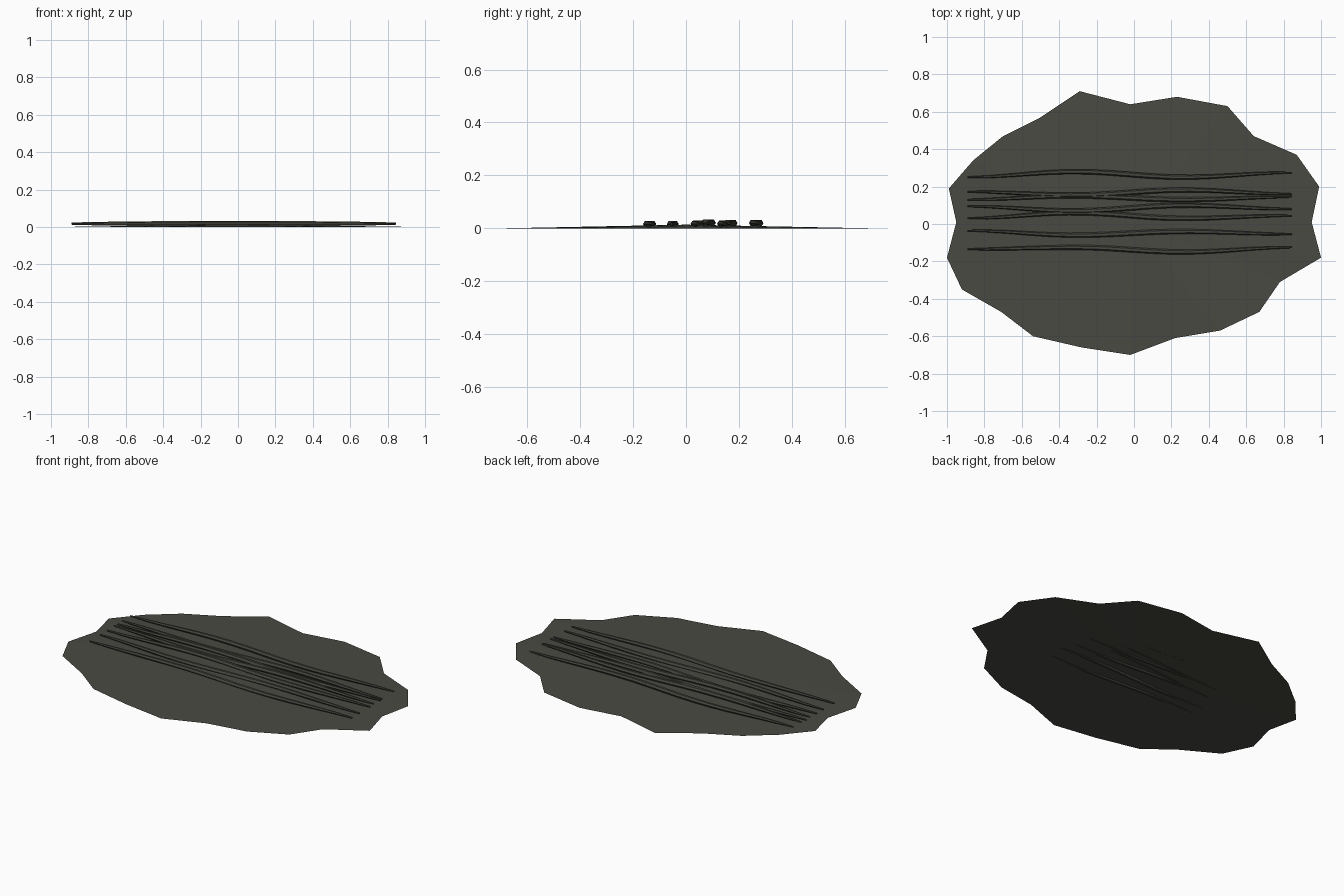
import bpy
import bmesh
import math
from mathutils import Vector

cube = bpy.data.objects.get("Cube")
if cube:
    bpy.data.objects.remove(cube, do_unlink=True)


def make_material(name, rgb):
    mat = bpy.data.materials.new(name)
    mat.use_nodes = True
    colour = (*rgb, 1.0)
    mat.diffuse_color = colour
    mat.node_tree.nodes["Principled BSDF"].inputs["Base Color"].default_value = colour
    return mat


def finish(name, bm, mat):
    mesh = bpy.data.meshes.new(name)
    bm.to_mesh(mesh)
    bm.free()
    mesh.materials.append(mat)
    obj = bpy.data.objects.new(name, mesh)
    bpy.context.collection.objects.link(obj)
    return obj


patch_mat = make_material("dark olive grey", (0.065, 0.068, 0.054))
strand_mat = make_material("deep olive grey", (0.060, 0.063, 0.050))

# Ragged ground patch: a very shallow cone with an uneven rim
rim = [(-0.29, 0.71), (-0.02, 0.64), (0.23, 0.68), (0.50, 0.63), (0.64, 0.47), (0.87, 0.37),
       (0.99, 0.20), (0.95, 0.01), (1.0, -0.18), (0.78, -0.31), (0.67, -0.47), (0.46, -0.57),
       (0.22, -0.61), (-0.02, -0.70), (-0.28, -0.66), (-0.54, -0.60), (-0.71, -0.47),
       (-0.92, -0.35), (-1.0, -0.18), (-0.95, 0.01), (-0.99, 0.19), (-0.86, 0.34),
       (-0.70, 0.47), (-0.50, 0.57)]
bm = bmesh.new()
centre = bm.verts.new((0, 0, 0.014))
ring = [bm.verts.new((x, y, 0)) for x, y in rim]
for i, v in enumerate(ring):
    bm.faces.new((centre, ring[(i + 1) % len(ring)], v))
finish("ground_patch", bm, patch_mat)


# Wavy strands: tapered tubes that swing from side to side along x
def wave(knots, t):
    """Cosine-eased height between evenly spaced knots."""
    s = min(t * (len(knots) - 1), len(knots) - 1.001)
    i = int(s)
    ease = (1 - math.cos(math.pi * (s - i))) / 2
    return knots[i] + (knots[i + 1] - knots[i]) * ease


def strand(name, knots, z, steps=16, sides=6):
    bm = bmesh.new()
    rings = []
    for k in range(steps + 1):
        t = k / steps
        x = -0.89 + 1.735 * t
        radius = 0.004 + 0.010 * math.sin(math.pi * t) ** 0.7
        mid = Vector((x, wave(knots, t), z))
        rings.append([bm.verts.new(mid + Vector((0, math.cos(a), math.sin(a))) * radius)
                      for a in (math.tau * j / sides for j in range(sides))])
    for a, b in zip(rings, rings[1:]):
        for j in range(sides):
            n = (j + 1) % sides
            bm.faces.new((a[j], a[n], b[n], b[j]))
    bm.faces.new(rings[0])
    bm.faces.new(rings[-1])
    bmesh.ops.recalc_face_normals(bm, faces=bm.faces)
    finish(name, bm, strand_mat)


strands = [
    ((-0.135, -0.125, -0.15, -0.125), 0.016),
    ((-0.035, -0.06, -0.04, -0.055), 0.016),
    ((0.03, 0.06, 0.03, 0.045), 0.017),
    ((0.095, 0.07, 0.10, 0.08), 0.021),
    ((0.13, 0.15, 0.13, 0.145), 0.017),
    ((0.173, 0.155, 0.182, 0.16), 0.020),
    ((0.25, 0.28, 0.25, 0.275), 0.020),
]
for i, (knots, z) in enumerate(strands):
    strand(f"strand_{i + 1}", knots, z)
